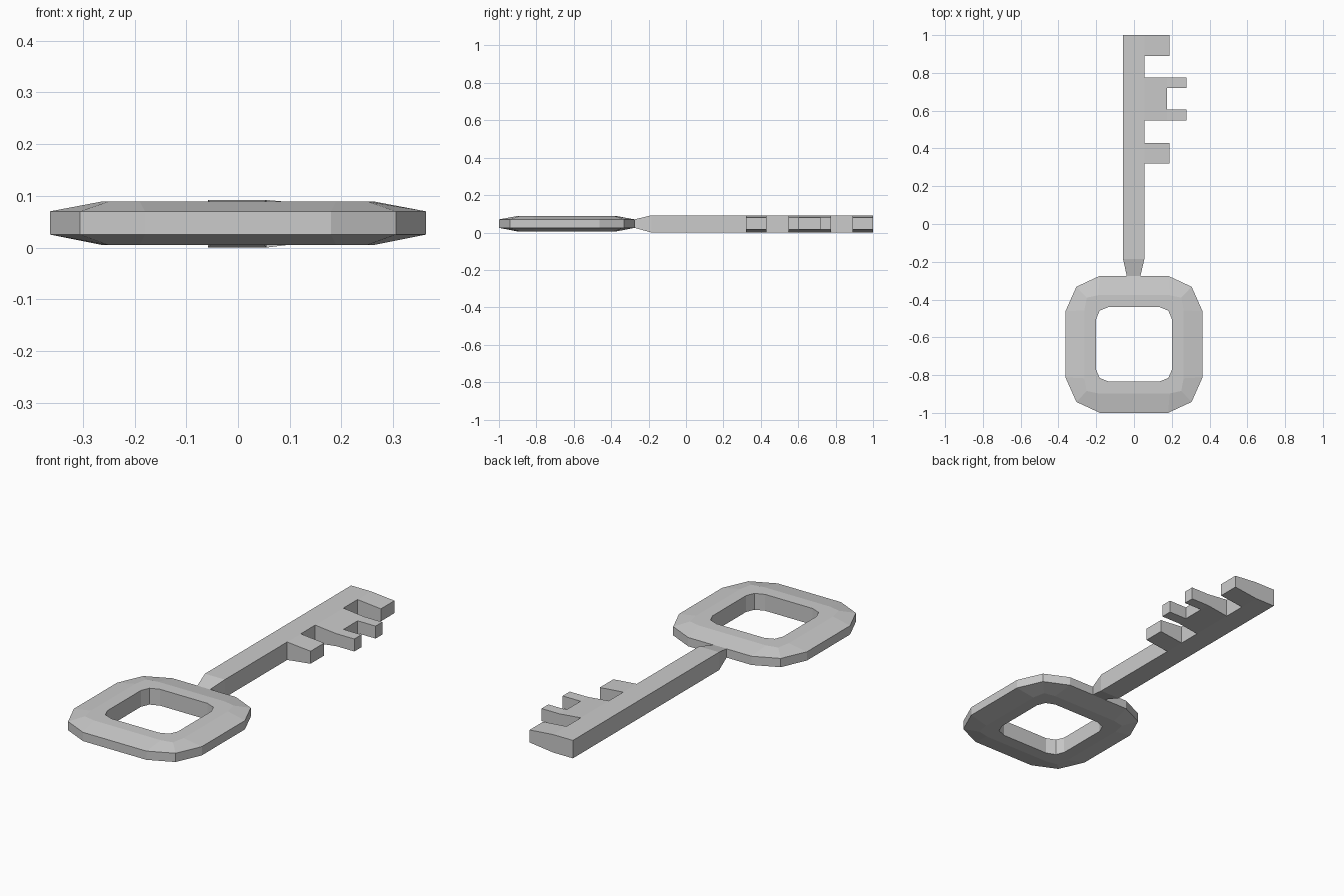
import bpy

if "Cube" in bpy.data.objects:
    bpy.data.objects.remove(bpy.data.objects["Cube"])


def make_object(name, verts, faces):
    mesh = bpy.data.meshes.new(name)
    mesh.from_pydata(verts, [], faces)
    mesh.update()
    obj = bpy.data.objects.new(name, mesh)
    bpy.context.collection.objects.link(obj)
    bpy.context.view_layer.objects.active = obj
    obj.select_set(True)
    bpy.ops.object.mode_set(mode='EDIT')
    bpy.ops.mesh.select_all(action='SELECT')
    bpy.ops.mesh.normals_make_consistent(inside=False)
    bpy.ops.object.mode_set(mode='OBJECT')
    obj.select_set(False)
    return obj


def loft(name, rings, closed=False):
    """Skin between equal-length rings; cap the ends or join them into a loop."""
    n, m = len(rings[0]), len(rings)
    faces = []
    for r in range(m if closed else m - 1):
        s = (r + 1) % m
        for i in range(n):
            j = (i + 1) % n
            faces.append((r * n + i, r * n + j, s * n + j, s * n + i))
    if not closed:
        faces += [tuple(range(n)), tuple(range((m - 1) * n, m * n))]
    return make_object(name, [v for ring in rings for v in ring], faces)


def ring(corner, z, cy=-0.637):
    """Mirror a three-point corner (top to side) into a twelve-point outline."""
    back = corner[::-1]
    pts = [(x, y) for x, y in corner] + [(x, -y) for x, y in back]
    pts += [(-x, -y) for x, y in corner] + [(-x, y) for x, y in back]
    return [(x, y + cy, z) for x, y in pts]


def rect_xz(x0, x1, y, z0, z1):
    return [(x0, y, z0), (x1, y, z0), (x1, y, z1), (x0, y, z1)]


def rect_yz(x, y0, y1, z0, z1):
    return [(x, y0, z0), (x, y1, z0), (x, y1, z1), (x, y0, z1)]


# Bow: faceted rounded-square ring with a bevelled outer rim
outer = [(0.18, 0.363), (0.305, 0.305), (0.363, 0.175)]
ridge = [(0.19, 0.26), (0.25, 0.247), (0.263, 0.18)]
inner = [(0.135, 0.197), (0.182, 0.178), (0.2, 0.135)]
loft("bow", [ring(outer, 0.025), ring(outer, 0.07), ring(ridge, 0.089),
             ring(inner, 0.089), ring(inner, 0.005), ring(ridge, 0.005)], closed=True)

# Shaft with a tapered neck
loft("shaft", [rect_xz(-0.038, 0.034, -0.276, 0.025, 0.07),
               rect_xz(-0.058, 0.055, -0.185, 0.0, 0.092),
               rect_xz(-0.058, 0.055, 1.0, 0.0, 0.092)])

# Teeth thinning away from the shaft
for name, y0, y1, x1 in (("near_tooth", 0.32, 0.43, 0.188),
                         ("middle_web", 0.547, 0.775, 0.175),
                         ("tip_tooth", 0.89, 1.0, 0.188)):
    loft(name, [rect_yz(0.055, y0, y1, 0.0, 0.092),
                rect_yz(x1, y0, y1, 0.016, 0.08)])

# Two prongs on the middle web
for name, y0, y1 in (("near_prong", 0.547, 0.605), ("far_prong", 0.72, 0.775)):
    loft(name, [rect_yz(0.175, y0, y1, 0.016, 0.08),
                rect_yz(0.277, y0, y1, 0.016, 0.08)])
